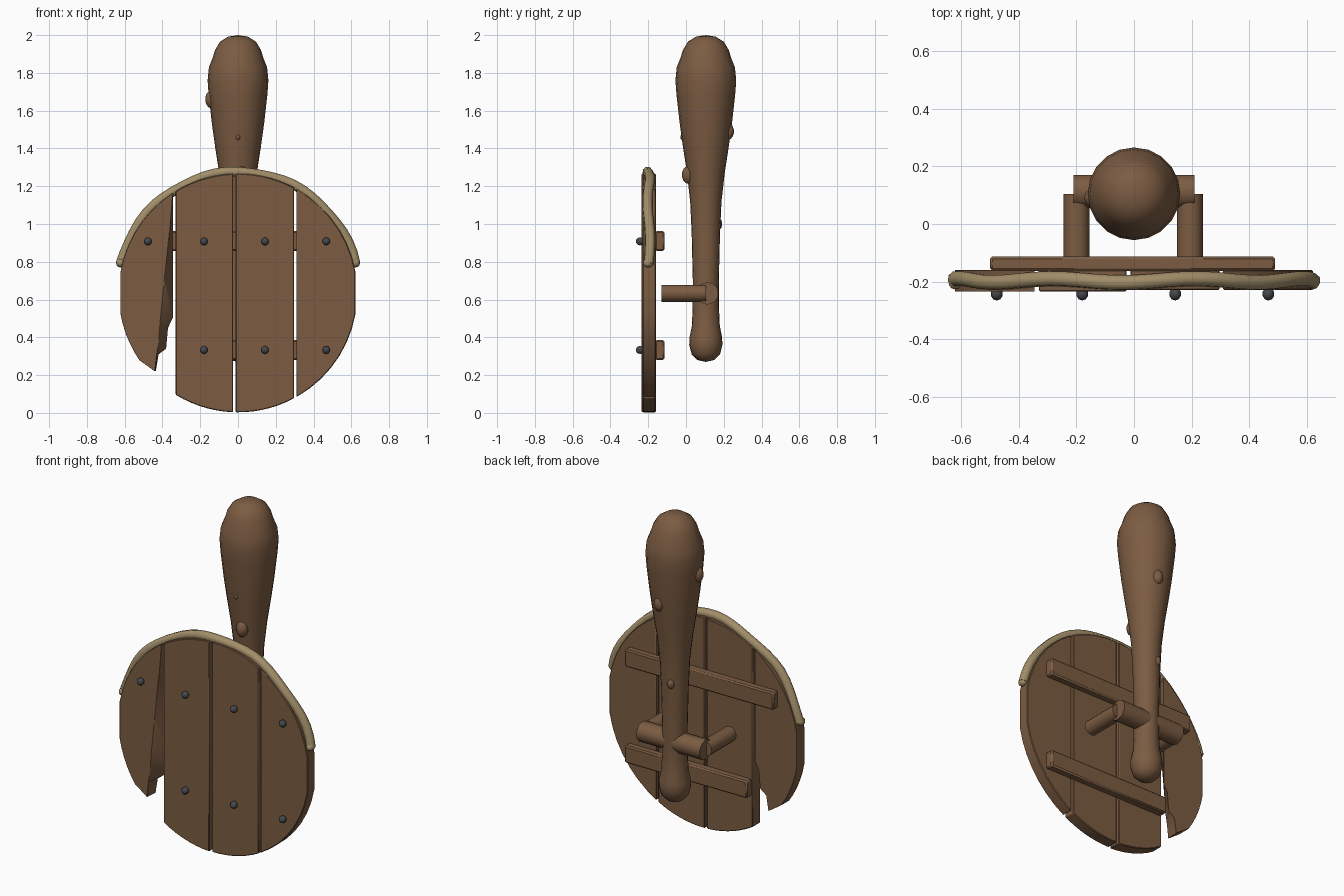
import bpy, bmesh, math
from mathutils import Vector, Matrix

if "Cube" in bpy.data.objects:
    bpy.data.objects.remove(bpy.data.objects["Cube"])


def material(name, rgb):
    m = bpy.data.materials.new(name)
    m.diffuse_color = (*rgb, 1)
    m.use_nodes = True
    m.node_tree.nodes["Principled BSDF"].inputs["Base Color"].default_value = m.diffuse_color
    return m


WOOD = material("wood", (0.20, 0.107, 0.055))
ROPE = material("rope", (0.36, 0.27, 0.14))
IRON = material("iron", (0.06, 0.065, 0.075))
CZ, R = 0.635, 0.632


def finish(ob, mat, angle=40, bevel=0):
    ob.data.materials.append(mat)
    if bevel:
        b = ob.modifiers.new("bevel", 'BEVEL')
        b.width, b.segments, b.limit_method = bevel, 1, 'ANGLE'
        b.angle_limit = math.radians(50)
    bpy.ops.object.select_all(action='DESELECT')
    ob.select_set(True)
    bpy.context.view_layer.objects.active = ob
    bpy.ops.object.shade_smooth_by_angle(angle=math.radians(angle))
    return ob


def from_bmesh(name, bm, mat, **kw):
    bmesh.ops.recalc_face_normals(bm, faces=bm.faces)
    me = bpy.data.meshes.new(name)
    bm.to_mesh(me)
    bm.free()
    ob = bpy.data.objects.new(name, me)
    bpy.context.collection.objects.link(ob)
    return finish(ob, mat, **kw)


def slab(name, front, back, y0, y1):
    bm = bmesh.new()
    f = [bm.verts.new((x, y0, z)) for x, z in front]
    b = [bm.verts.new((x, y1, z)) for x, z in back]
    bm.faces.new(f)
    bm.faces.new(b[::-1])
    for i in range(len(f)):
        j = (i + 1) % len(f)
        bm.faces.new((f[i], b[i], b[j], f[j]))
    return from_bmesh(name, bm, WOOD, bevel=0.004)


def arc(x0, x1, sign, n=7):
    # edge of the round shield between two x positions
    a0, a1 = (math.acos(max(-1, min(1, x / R))) for x in (x0, x1))
    return [(R * math.cos(a0 + (a1 - a0) * i / n),
             CZ + sign * R * math.sin(a0 + (a1 - a0) * i / n)) for i in range(n + 1)]


# Whole planks
for i, (x0, x1, y0) in enumerate([(-0.33, -0.026, -0.235), (-0.012, 0.297, -0.23)]):
    o = arc(x0, x1, 1) + arc(x1, x0, -1)
    slab(f"plank_{i + 2}", o, o, y0, -0.16)
o = arc(0.31, 0.622, 1) + arc(0.622, 0.31, -1)
slab("plank_4", o, o, -0.23, -0.16)

# Split plank: the break slopes through its thickness
rim = arc(-0.345, -0.622, 1) + arc(-0.622, -0.455, -1)
front_break = [(-0.44, 0.22), (-0.43, 0.31), (-0.42, 0.37), (-0.41, 0.5), (-0.39, 0.7), (-0.36, 0.98)]
back_break = [(-0.435, 0.22), (-0.42, 0.31), (-0.38, 0.34), (-0.37, 0.45), (-0.345, 0.5), (-0.345, 0.8)]
rim = [p for p in rim if p[1] > 0.24]
slab("plank_1_broken", rim + front_break, rim + back_break, -0.235, -0.16)


# Battens across the back
for name, x0, x1, z in [("upper_batten", -0.5, 0.49, 0.91), ("lower_batten", -0.325, 0.49, 0.333)]:
    bm = bmesh.new()
    bmesh.ops.create_cube(bm, size=1, matrix=Matrix.Translation(((x0 + x1) / 2, -0.138, z))
                          @ Matrix.Diagonal((x1 - x0, 0.05, 0.104, 1)))
    from_bmesh(name, bm, WOOD, bevel=0.008)


def rod(name, p, q, r, sides):
    p, q = Vector(p), Vector(q)
    bm = bmesh.new()
    m = Matrix.Translation((p + q) / 2) @ (q - p).to_track_quat('Z', 'Y').to_matrix().to_4x4()
    bmesh.ops.create_cone(bm, cap_ends=True, segments=sides, radius1=r, radius2=r,
                          depth=(q - p).length, matrix=m)
    return from_bmesh(name, bm, WOOD, angle=50)


# Arm grip
for side, x in (("left", -0.2), ("right", 0.195)):
    rod(f"{side}_grip_post", (x, -0.13, 0.633), (x, 0.105, 0.633), 0.045, 12)
rod("grip_bar", (-0.21, 0.113, 0.633), (0.21, 0.113, 0.633), 0.06, 10)


def ball(name, loc, scale, mat, seg=12):
    bm = bmesh.new()
    bmesh.ops.create_uvsphere(bm, u_segments=seg, v_segments=seg // 2 + 1, radius=1,
                              matrix=Matrix.Translation(loc) @ Matrix.Diagonal((*scale, 1)))
    return from_bmesh(name, bm, mat, angle=70)


# Nails
for x in (-0.477, -0.18, 0.143, 0.467):
    for z in (0.908, 0.333):
        if x > -0.4 or z > 0.5:
            ball("nail", (x, -0.243, z), (0.021, 0.023, 0.021), IRON, 10)

# Rope round the upper rim, slightly wavy, with end knots
cu = bpy.data.curves.new("rope_rim", 'CURVE')
cu.dimensions, cu.bevel_depth, cu.bevel_resolution, cu.use_fill_caps = '3D', 0.027, 2, True
sp = cu.splines.new('POLY')
N = 28
sp.points.add(N)
for i in range(N + 1):
    a = math.radians(14 + 152 * i / N)
    r = 0.641 + 0.004 * math.sin(i * 0.9)
    sp.points[i].co = (r * math.cos(a), -0.197 + 0.007 * math.sin(i * 0.75),
                       CZ + r * math.sin(a), 1)
rope = bpy.data.objects.new("rope_rim", cu)
bpy.context.collection.objects.link(rope)
bpy.context.view_layer.objects.active = rope
rope.select_set(True)
for ob in bpy.context.selected_objects:
    ob.select_set(ob == rope)
bpy.ops.object.convert(target='MESH')
finish(bpy.context.object, ROPE, 60)
for s in (-1, 1):
    ball("rope_end_knot", (s * 0.622, -0.2, 0.794), (0.024, 0.028, 0.024), ROPE)

# Club: turned profile of (radius, height)
profile = [(0, 0.27), (0.045, 0.28), (0.075, 0.31), (0.088, 0.36), (0.086, 0.4), (0.074, 0.46),
           (0.07, 0.55), (0.069, 0.7), (0.075, 0.95), (0.083, 1.12), (0.1, 1.27), (0.12, 1.4),
           (0.138, 1.53), (0.155, 1.68), (0.161, 1.76), (0.154, 1.83), (0.134, 1.88),
           (0.122, 1.92), (0.095, 1.965), (0.052, 1.992), (0, 2.0)]
bm = bmesh.new()
vs = [bm.verts.new((r, 0.105, z)) for r, z in profile]
es = [bm.edges.new(p) for p in zip(vs, vs[1:])]
bmesh.ops.spin(bm, geom=vs + es, cent=(0, 0.105, 0), axis=(0, 0, 1), angle=math.tau, steps=20)
bmesh.ops.remove_doubles(bm, verts=bm.verts, dist=0.0005)
from_bmesh("club", bm, WOOD, angle=60)

# Knots in the club
for loc, s in [((-0.14, 0.09, 1.66), 0.034), ((0.02, 0.222, 1.49), 0.032), ((0.02, 0.012, 1.26), 0.034),
               ((-0.02, 0.17, 1.0), 0.022), ((0, -0.018, 1.46), 0.012)]:
    ball("club_knot", loc, (s, s, s * 1.4), WOOD)
